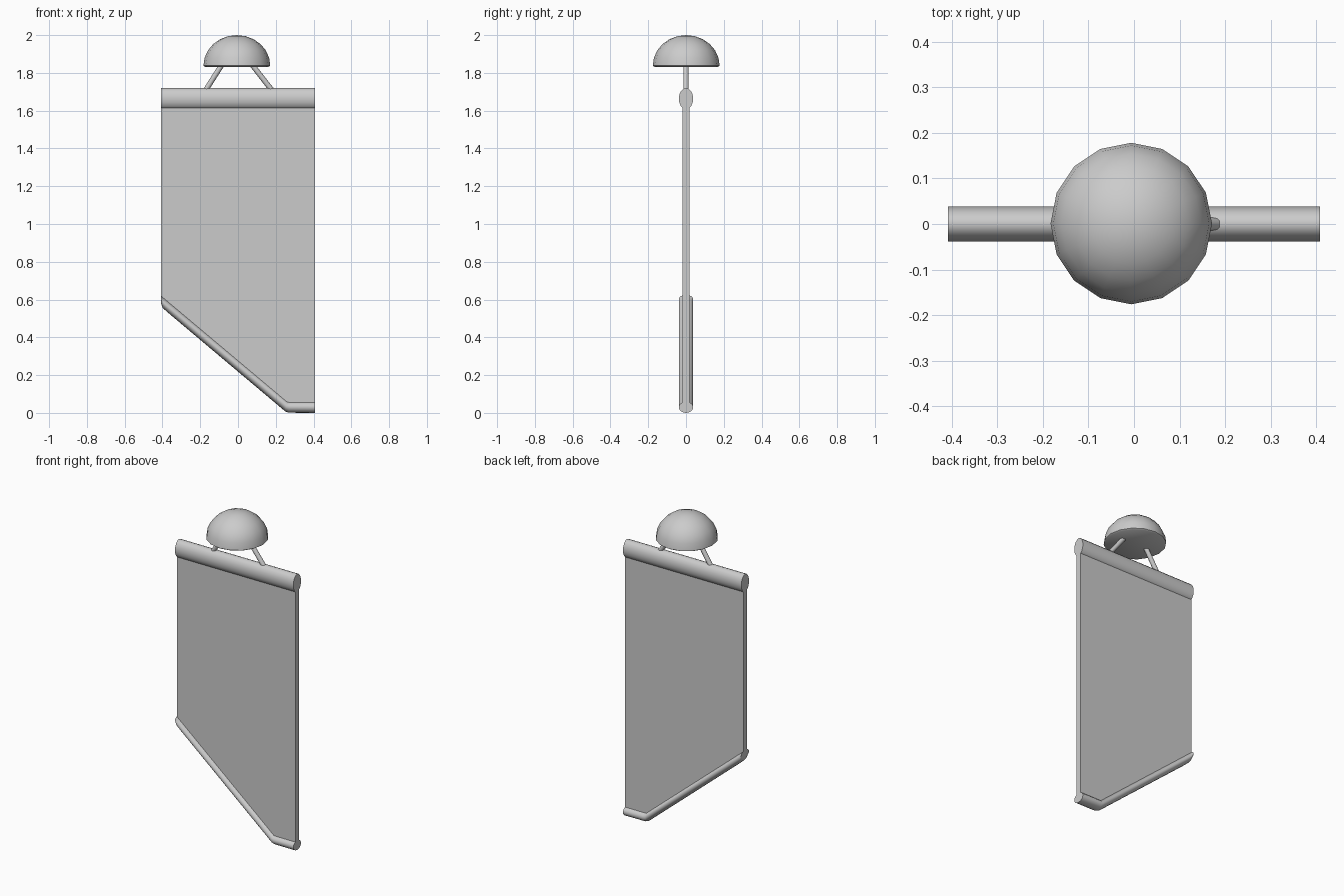
import bpy, bmesh, math
from mathutils import Vector

cube = bpy.data.objects.get("Cube")
if cube:
    bpy.data.objects.remove(cube, do_unlink=True)

grey = bpy.data.materials.new("plain grey")
grey.use_nodes = True
colour = (0.6, 0.6, 0.6, 1)
grey.diffuse_color = colour
grey.node_tree.nodes["Principled BSDF"].inputs["Base Color"].default_value = colour


def finish(bm, name, angle=40):
    bmesh.ops.recalc_face_normals(bm, faces=bm.faces)
    mesh = bpy.data.meshes.new(name)
    bm.to_mesh(mesh)
    bm.free()
    mesh.materials.append(grey)
    ob = bpy.data.objects.new(name, mesh)
    bpy.context.collection.objects.link(ob)
    bpy.ops.object.select_all(action='DESELECT')
    ob.select_set(True)
    bpy.context.view_layer.objects.active = ob
    bpy.ops.object.shade_smooth_by_angle(angle=math.radians(angle))
    return ob


def oval_sweep(name, stations, depth, sides=16):
    """Oval tube; each station gives the upper and lower (x, z) of its ring."""
    bm = bmesh.new()
    rings = []
    for top, low in stations:
        a, b = Vector((top[0], 0, top[1])), Vector((low[0], 0, low[1]))
        ring = []
        for i in range(sides):
            t = math.tau * i / sides
            p = (a + b) / 2 + (a - b) / 2 * math.cos(t)
            p.y = depth * math.sin(t)
            ring.append(bm.verts.new(p))
        rings.append(ring)
    for r, s in zip(rings, rings[1:]):
        for i in range(sides):
            j = (i + 1) % sides
            bm.faces.new((r[i], r[j], s[j], s[i]))
    bm.faces.new(rings[0])
    bm.faces.new(rings[-1])
    return finish(bm, name)


# Hanging panel
W = 0.408
bm = bmesh.new()
outline = [(-W, 1.65), (W, 1.65), (W, 0.04), (0.26, 0.04), (-W, 0.6)]
face = bm.faces.new([bm.verts.new((x, -0.018, z)) for x, z in outline])
ext = bmesh.ops.extrude_face_region(bm, geom=[face])
bmesh.ops.translate(bm, vec=(0, 0.036, 0),
                    verts=[v for v in ext["geom"] if isinstance(v, bmesh.types.BMVert)])
finish(bm, "panel")

# Top rail and bent bottom rail
oval_sweep("top_rail", [((-W, 1.72), (-W, 1.607)), ((W, 1.72), (W, 1.607))], 0.038)
oval_sweep("bottom_rail", [
    ((-W, 0.625), (-W, 0.58)),
    ((-0.404, 0.62), (-0.398, 0.555)),
    ((-0.392, 0.61), (-0.37, 0.53)),
    ((0.262, 0.06), (0.25, 0.008)),
    ((0.275, 0.06), (0.268, 0.001)),
    ((W, 0.06), (W, 0))], 0.038)

# Angled struts
for side, name in ((-1, "right_strut"), (1, "left_strut")):
    foot = Vector((0.004 + side * 0.174, 0, 1.71))
    head = Vector((-0.006 + side * 0.075, 0, 1.85))
    axis = head - foot
    bm = bmesh.new()
    bmesh.ops.create_cone(bm, cap_ends=True, segments=12, radius1=0.014,
                          radius2=0.014, depth=axis.length)
    strut = finish(bm, name)
    strut.location = (foot + head) / 2
    strut.rotation_euler = axis.to_track_quat('Z', 'Y').to_euler()

# Domed cap with a flat underside
bm = bmesh.new()
profile = [(0.168, 1.832), (0.177, 1.838)]
profile += [(0.177 * math.cos(math.radians(a)), 1.838 + 0.162 * math.sin(math.radians(a)))
            for a in range(15, 90, 15)]
rings = [[bm.verts.new((r * math.cos(math.tau * i / 16), r * math.sin(math.tau * i / 16), z))
          for i in range(16)] for r, z in profile]
for r, s in zip(rings, rings[1:]):
    for i in range(16):
        bm.faces.new((r[i], r[i - 1], s[i - 1], s[i]))
bm.faces.new(rings[0])
peak = bm.verts.new((0, 0, 2))
for i in range(16):
    bm.faces.new((rings[-1][i], rings[-1][i - 1], peak))
dome = finish(bm, "dome_cap", 60)
dome.location = (-0.006, 0.001, 0)
